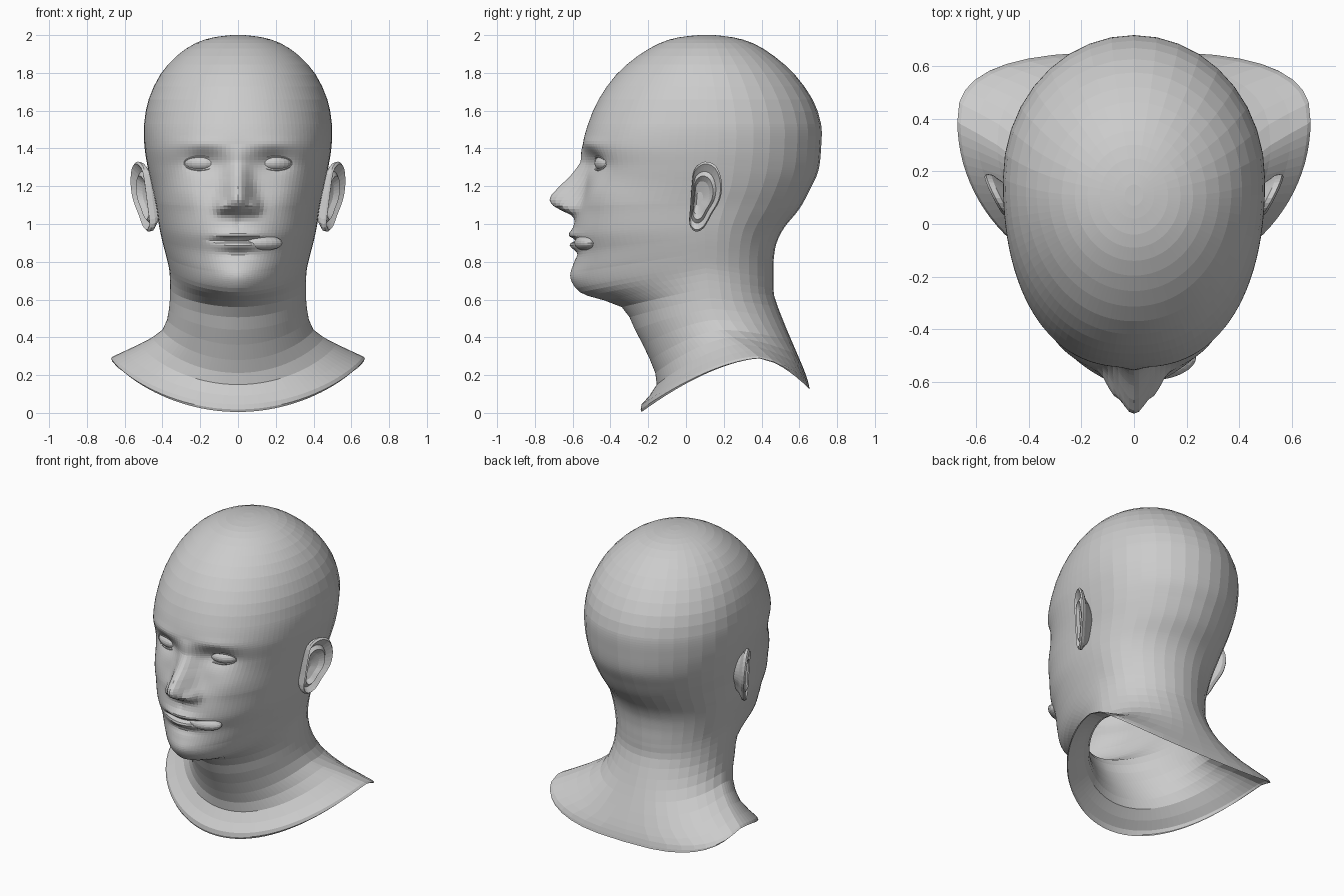
import bpy, bmesh, math
from math import sin, cos, pi, exp
from mathutils import Matrix

if "Cube" in bpy.data.objects:
    bpy.data.objects.remove(bpy.data.objects["Cube"])


def lerp(table, v):
    """Piecewise linear lookup, table sorted by key."""
    if v <= table[0][0]:
        return table[0][1]
    for (a, p), (b, q) in zip(table, table[1:]):
        if v <= b:
            return p + (q - p) * (v - a) / (b - a)
    return table[-1][1]


def catmull(p, t):
    return tuple(0.5 * (2 * b + (c - a) * t + (2 * a - 5 * b + 4 * c - d) * t * t
                        + (3 * b - a - 3 * c + d) * t ** 3) for a, b, c, d in zip(*p))


def loft(name, rings, cap_start=False, cap_end=False):
    """Bridge closed rings of points into one mesh object."""
    bm = bmesh.new()
    rows = [[bm.verts.new(co) for co in r] for r in rings]
    for r, s in zip(rows, rows[1:]):
        for i in range(len(r)):
            j = (i + 1) % len(r)
            bm.faces.new((r[i], s[i], s[j], r[j]))
    if cap_start:
        bm.faces.new(rows[0])
    if cap_end:
        bm.faces.new(rows[-1])
    bmesh.ops.recalc_face_normals(bm, faces=bm.faces)
    return link(name, bm)


def link(name, bm):
    me = bpy.data.meshes.new(name)
    bm.to_mesh(me)
    bm.free()
    ob = bpy.data.objects.new(name, me)
    bpy.context.collection.objects.link(ob)
    return ob


# Skull sections, level: z, front y, back y, half width, side y
SKULL = [(2.0, .07, .15, .035, .11), (1.988, -.04, .25, .13, .11), (1.957, -.14, .355, .225, .11),
         (1.89, -.255, .465, .325, .12), (1.79, -.37, .577, .412, .14), (1.66, -.462, .67, .473, .16),
         (1.53, -.518, .715, .497, .17)]
# Face, jaw and neck sections, tilted: front y z, back y z, half width, side y z
LOWER = [(-.546, 1.41, .715, 1.40, .495, .17, 1.41), (-.53, 1.30, .70, 1.28, .478, .16, 1.30),
         (-.54, 1.20, .655, 1.18, .457, .15, 1.20), (-.575, 1.08, .60, 1.08, .435, .12, 1.10),
         (-.60, .95, .52, .98, .418, .10, .99), (-.585, .85, .48, .90, .403, .10, .92),
         (-.60, .74, .465, .82, .385, .10, .85), (-.58, .66, .463, .74, .37, .10, .79),
         (-.52, .62, .463, .69, .362, .11, .74), (-.34, .56, .467, .62, .36, .12, .66),
         (-.27, .44, .51, .50, .365, .14, .55), (-.19, .28, .56, .38, .40, .20, .44),
         (-.155, .15, .62, .24, .52, .30, .365), (-.235, .045, .645, .17, .66, .38, .30),
         (-.235, .005, .655, .125, .667, .39, .288)]
KEYS = [(f, z, b, z, w, s, z) for z, f, b, w, s in SKULL] + LOWER

NOSE_H = [(1.02, 0), (1.045, .02), (1.075, .09), (1.1, .14), (1.125, .16), (1.15, .163),
          (1.2, .13), (1.25, .085), (1.33, .025), (1.42, 0)]
NOSE_W = [(1.08, .085), (1.15, .072), (1.25, .06), (1.4, .055)]
FRONT_N = [(.3, 2.0), (.5, 1.85), (.62, 1.75), (.74, 1.85), (.88, 2.1), (1.1, 2.38), (1.4, 2.35), (1.9, 2.0)]
BACK_N = [(0, 2.8), (.3, 2.2), (.5, 2.0)]
BOW = [(.35, 1.6), (.6, 1.0)]      # how far the section droops between its sides and its ends


def relief(x, z):
    """Forward offset of the facial features."""
    x = abs(x)

    def g(cx, cz, sx, sz, p=2):
        return exp(-abs((x - cx) / sx) ** p - ((z - cz) / sz) ** 2)
    d = lerp(NOSE_H, z) * exp(-(x / lerp(NOSE_W, z)) ** 2.2)
    d += .035 * g(.085, 1.09, .03, .035)                                # nose wings
    d += .008 * g(.2, 1.425, .13, .03) - .045 * g(.185, 1.33, .10, .06)  # brow, socket
    d += .02 * g(.28, 1.17, .10, .08)                                   # cheek
    d += .022 * g(0, .945, .11, .025) + .026 * g(0, .885, .10, .025)    # lips
    d -= .028 * g(0, .915, .13, .010, 4) + .012 * g(0, .84, .09, .025)
    d += .014 * g(0, .72, .13, .05) - .008 * g(0, 1.0, .015, .03)       # chin, philtrum
    return d


NF, NB = 30, 9
ANGLES = [pi / 2 * (i / NF) ** 1.25 for i in range(NF)] + [pi / 2 * (1 + i / NB) for i in range(NB + 1)]


def section(k):
    yf, zf, yb, zb, w, ys, zs = k
    half = []
    for a in ANGLES:
        front = a < pi / 2
        n = lerp(FRONT_N if front else BACK_N, zf)
        c = max(abs(cos(a)), 1e-9) ** (2 / n)
        x = w * max(sin(a), 0) ** (2 / n)
        if a == 0 or a > pi - 1e-6:
            x = 0
        y = ys + ((yf if front else yb) - ys) * c
        z = zs + ((zf if front else zb) - zs) * c ** lerp(BOW, zf)
        if front:
            y -= relief(x, z)
        half.append((x, y, z))
    return half + [(-x, y, z) for x, y, z in half[-2:0:-1]]


# Head, neck and collar shell, open below
rings = []
for i in range(len(KEYS) - 1):
    p = [KEYS[max(i - 1, 0)], KEYS[i], KEYS[i + 1], KEYS[min(i + 2, len(KEYS) - 1)]]
    steps = 8 if 6 <= i <= 13 else 2
    rings += [section(catmull(p, s / steps)) for s in range(steps)]
rings.append(section(KEYS[-1]))
loft("head_and_neck", rings, cap_start=True)

# Ears: shaped rings stepping from the skull, over the rim, into the bowl
OUTLINE = [(.03, 1.2), (.045, 1.29), (.1, 1.33), (.16, 1.305), (.19, 1.22), (.18, 1.13),
           (.135, 1.05), (.095, .98), (.05, .96), (.018, 1.0), (.022, 1.09)]
m = len(OUTLINE)
edge = [catmull([OUTLINE[(i + j) % m] for j in (-1, 0, 1, 2)], s / 3) for i in range(m) for s in range(3)]
STEPS = [(.5, -.10), (.75, -.045), (.97, -.02), (1, 0), (.94, .01), (.86, .0),
         (.74, -.014), (.62, .004), (.48, -.02), (.2, -.035)]
for side, sgn in (("right", 1), ("left", -1)):
    ear = []
    for sc, out in STEPS:
        ring = []
        for y, z in edge:
            y, z = .085 + (y - .085) * sc - .02 * (1 - sc), 1.13 + (z - 1.13) * sc
            ring.append((sgn * (.472 + .5 * (y - .03) + .09 * (z - 1.1) + out), y, z))
        ear.append(ring)
    loft(side + "_ear", ear, cap_end=True)


def ellipsoid(name, loc, size, yaw):
    bm = bmesh.new()
    bmesh.ops.create_uvsphere(bm, u_segments=20, v_segments=12, radius=1)
    bm.transform(Matrix.Translation(loc) @ Matrix.Rotation(yaw, 4, 'Z') @ Matrix.Diagonal((*size, 1)))
    return link(name, bm)


# Eyes with almond lids
for side, sgn in (("right", 1), ("left", -1)):
    ellipsoid(side + "_eyeball", (sgn * .2, -.424, 1.322), (.09, .056, .044), sgn * .36)
    lid = []
    for i in range(24):
        t = 2 * pi * i / 24
        dx, dz = .086 * cos(t), .036 * sin(t)
        y = -.452 + .36 * dx - .014 * sin(t) ** 2
        lid.append([(sgn * (.2 + dx), y - .006 * cos(b), 1.322 + dz + .006 * sin(b))
                    for b in (2 * pi * j / 6 for j in range(6))])
    loft(side + "_eyelid", lid + lid[:1])

# Raised corner of the lower lip
ellipsoid("lip_bulge", (.135, -.535, .9), (.105, .05, .04), .3)
